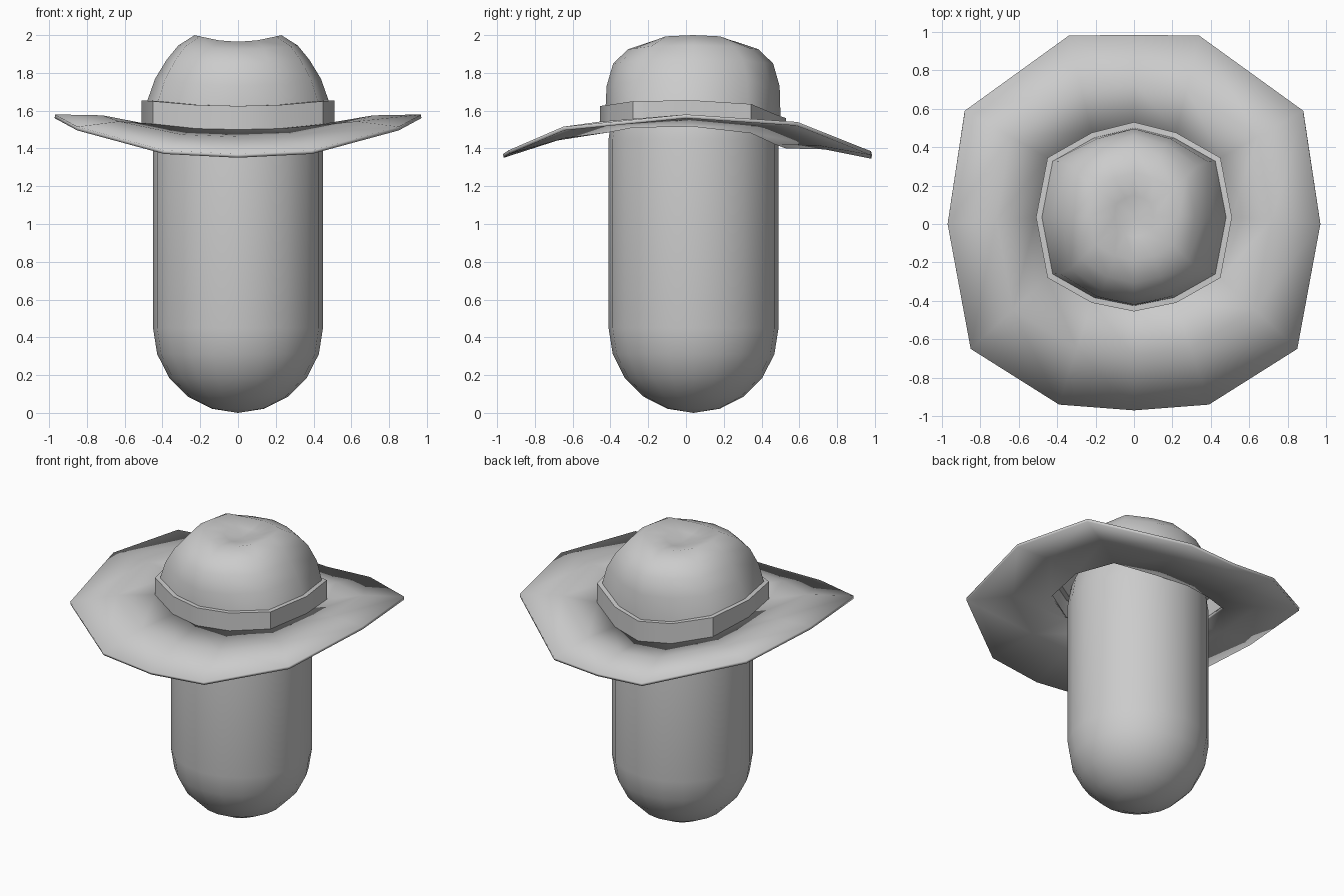
import bpy
import bmesh
from mathutils import Vector

cube = bpy.data.objects.get("Cube")
if cube:
    bpy.data.objects.remove(cube, do_unlink=True)

grey = bpy.data.materials.new("plain grey")
grey.use_nodes = True
colour = (0.6, 0.6, 0.6, 1)
grey.diffuse_color = colour
grey.node_tree.nodes["Principled BSDF"].inputs["Base Color"].default_value = colour

CENTRE_Y = 0.04


def finish(name, bm, angle):
    """Turn a bmesh into a smooth-shaded object."""
    bmesh.ops.recalc_face_normals(bm, faces=bm.faces)
    mesh = bpy.data.meshes.new(name)
    bm.to_mesh(mesh)
    bm.free()
    mesh.materials.append(grey)
    obj = bpy.data.objects.new(name, mesh)
    bpy.context.collection.objects.link(obj)
    bpy.ops.object.select_all(action='DESELECT')
    obj.select_set(True)
    bpy.context.view_layer.objects.active = obj
    bpy.ops.object.shade_smooth_by_angle(angle=angle)
    return obj


def whole(half):
    """Mirror a back-to-front half outline into a closed ring."""
    ring = [Vector(p) for p in half]
    return ring + [Vector((-p.x, p.y, p.z)) for p in reversed(ring[1:-1])]


def loft(bm, rings):
    """Skin neighbouring rings with quads and return the vertex rings."""
    loops = [[bm.verts.new(p) for p in ring] for ring in rings]
    for a, b in zip(loops, loops[1:]):
        for i in range(len(a)):
            j = (i + 1) % len(a)
            bm.faces.new((a[i], a[j], b[j], b[i]))
    return loops


# Body: a sphere stretched into a capsule
bm = bmesh.new()
bmesh.ops.create_uvsphere(bm, u_segments=20, v_segments=10, radius=0.45)
for v in bm.verts:
    v.co.y += CENTRE_Y
    v.co.z += 0.45
rim = [e for e in bm.edges if all(abs(v.co.z - 0.45) < 0.001 for v in e.verts)]
bmesh.ops.split_edges(bm, edges=rim)
for f in bm.faces:
    if f.calc_center_median().z > 0.45:
        for v in f.verts:
            v.tag = True
for v in bm.verts:
    if v.tag:
        v.co.z += 1.0
loose = [e for e in bm.edges if e.is_boundary]
bmesh.ops.bridge_loops(bm, edges=loose)
finish("body", bm, 0.9)

# Hat brim: saddle-shaped sheet between the rim and the band
rim = whole([(0, 0.985, 1.365), (0.34, 0.98, 1.385), (0.88, 0.59, 1.54),
             (0.97, 0, 1.58), (0.85, -0.65, 1.515), (0.39, -0.94, 1.39),
             (0, -0.97, 1.37)])
band_foot = whole([(0, 0.53, 1.42), (0.22, 0.475, 1.44), (0.45, 0.345, 1.5),
                   (0.51, 0.035, 1.535), (0.45, -0.28, 1.53),
                   (0.22, -0.41, 1.505), (0, -0.455, 1.5)])
middle = [a.lerp(b, 0.45) + Vector((0, 0, 0.02)) for a, b in zip(band_foot, rim)]
bm = bmesh.new()
loft(bm, [rim, middle, band_foot])
brim = finish("hat_brim", bm, 0.7)
if sum(p.normal.z for p in brim.data.polygons) < 0:
    brim.data.flip_normals()
thick = brim.modifiers.new("thickness", 'SOLIDIFY')
thick.thickness = 0.02
thick.offset = -1

# Hat band: short collar with a narrow ledge
tops = [1.56, 1.58, 1.635, 1.655, 1.65, 1.63, 1.625]
tops += tops[-2:0:-1]
band_top = [Vector((p.x, p.y, z)) for p, z in zip(band_foot, tops)]


def shrink(ring, sx, sy):
    return [Vector((p.x * sx, CENTRE_Y + (p.y - CENTRE_Y) * sy, p.z)) for p in ring]


ledge = shrink(band_top, 0.94, 0.94)
bm = bmesh.new()
loft(bm, [band_foot, band_top, ledge])
finish("hat_band", bm, 0.7)

# Hat crown: pinched dome whose sides rise above a dented middle
levels = [(0.86, 0.93, 1.77, 1.73), (0.74, 0.86, 1.87, 1.85),
          (0.62, 0.7, 1.945, 1.925), (0.45, 0.46, 2.0, 1.965),
          (0.2, 0.22, 1.965, 1.945)]
rings = [ledge]
for sx, sy, side_z, end_z in levels:
    ring = shrink(band_top, sx, sy)
    for p in ring:
        side = min(1, abs(p.x) / (0.5 * sx))
        p.z = end_z + (side_z - end_z) * side ** 2
    rings.append(ring)
bm = bmesh.new()
loops = loft(bm, rings)
dent = bm.verts.new((0, CENTRE_Y, 1.935))
last = loops[-1]
for a, b in zip(last, last[1:] + last[:1]):
    bm.faces.new((a, b, dent))
finish("hat_crown", bm, 1.0)
